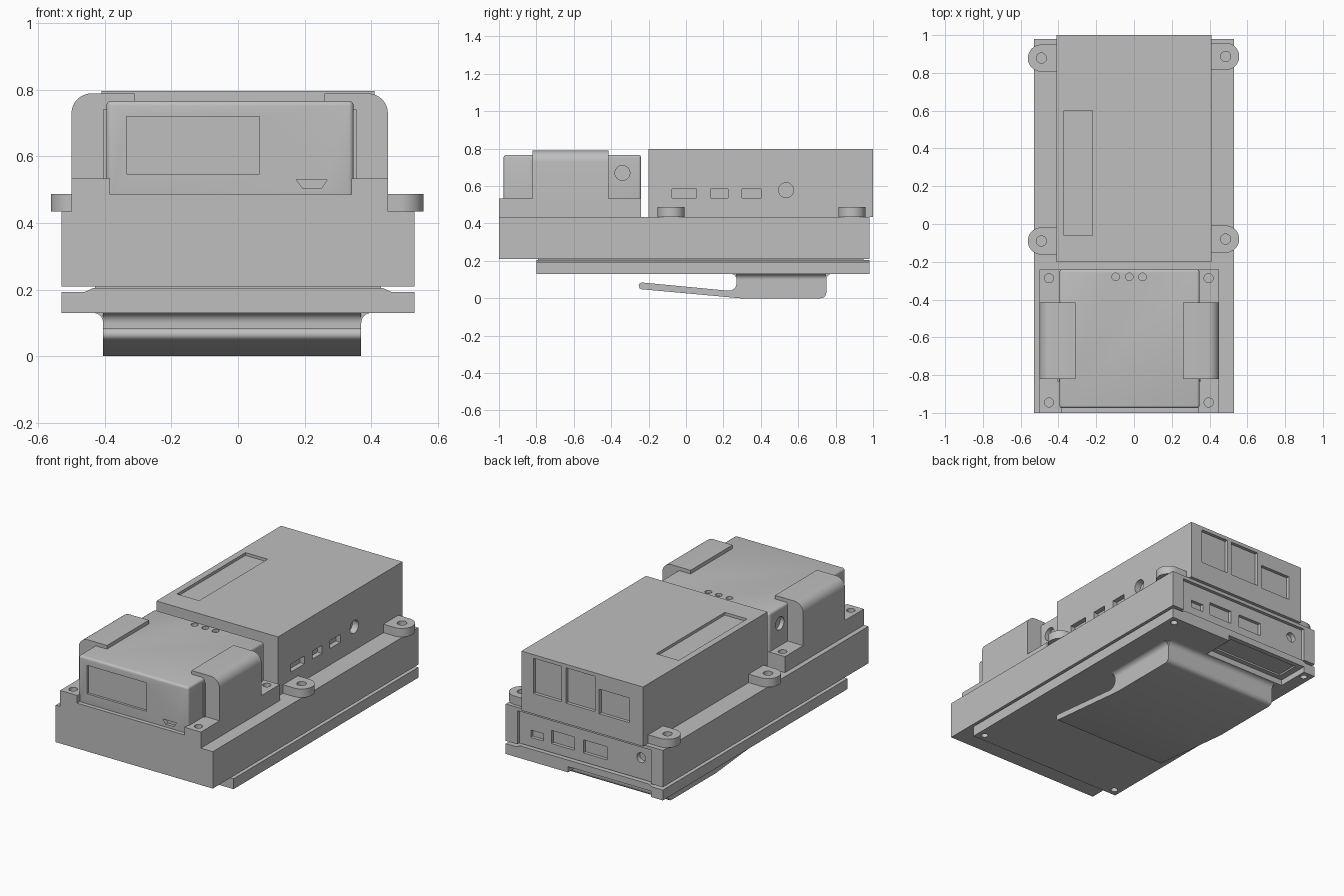
import bpy, bmesh, math

cube = bpy.data.objects.get("Cube")
if cube:
    bpy.data.objects.remove(cube, do_unlink=True)

grey = bpy.data.materials.new("plain_grey")
grey.use_nodes = True
GREY = (0.52, 0.52, 0.52, 1)
grey.diffuse_color = GREY
grey.node_tree.nodes["Principled BSDF"].inputs["Base Color"].default_value = GREY


def prism(name, pts, axis, lo, hi):
    """Extrude a 2D outline along an axis; outline uses the other two axes in order."""
    bm = bmesh.new()
    i = "xyz".index(axis)

    def place(p, d):
        v = list(p)
        v.insert(i, d)
        return bm.verts.new(v)
    a = [place(p, lo) for p in pts]
    b = [place(p, hi) for p in pts]
    bm.faces.new(a)
    bm.faces.new(b[::-1])
    for k in range(len(pts)):
        j = (k + 1) % len(pts)
        bm.faces.new((a[k], b[k], b[j], a[j]))
    bmesh.ops.recalc_face_normals(bm, faces=bm.faces)
    me = bpy.data.meshes.new(name)
    bm.to_mesh(me)
    bm.free()
    me.materials.append(grey)
    ob = bpy.data.objects.new(name, me)
    bpy.context.collection.objects.link(ob)
    return ob


def box(name, x0, x1, y0, y1, z0, z1):
    return prism(name, [(x0, y0), (x1, y0), (x1, y1), (x0, y1)], "z", z0, z1)


def arc(cx, cy, r, start, end, n=8):
    angles = [math.radians(start + (end - start) * k / n) for k in range(n + 1)]
    return [(cx + r * math.cos(t), cy + r * math.sin(t)) for t in angles]


def disc(c1, c2, r, axis, lo, hi):
    return prism("round_cutter", arc(c1, c2, r, 0, 345, 23), axis, lo, hi)


def use(ob):
    bpy.ops.object.select_all(action="DESELECT")
    ob.select_set(True)
    bpy.context.view_layer.objects.active = ob


def cut(ob, cutters):
    use(ob)
    for c in cutters:
        m = ob.modifiers.new("cut", "BOOLEAN")
        m.object = c
        m.operation = "DIFFERENCE"
        m.solver = "EXACT"
        bpy.ops.object.modifier_apply(modifier=m.name)
        bpy.data.objects.remove(c, do_unlink=True)


def smooth(ob):
    use(ob)
    bpy.ops.object.shade_smooth_by_angle(angle=math.radians(30))


# Main slab with recessed rear port panel
slab = box("main_slab", -.53, .53, -1, .98, .21, .435)
cuts = [box("panel_cutter", -.45, .45, .96, 1.1, .2, .415)]
for x0, x1, z0, z1 in [(.29, .375, .265, .31), (.08, .235, .265, .345), (-.14, .02, .265, .345)]:
    cuts.append(box("port_cutter", x0, x1, .94, 1.1, z0, z1))
cuts.append(disc(-.37, .34, .03, "y", .93, 1.1))
cut(slab, cuts)
smooth(slab)

# Bottom plate with raised centre, rear notch and corner screw holes
plate = prism("bottom_plate", [(-.53, .13), (.53, .13), (.53, .193), (.46, .193), (.435, .205),
                               (-.435, .205), (-.46, .193), (-.53, .193)], "y", -.8, .98)
cuts = [box("notch_cutter", -.45, .11, .78, 1.1, .1, .165),
        box("notch_inset_cutter", -.41, .07, .81, .95, .1, .175)]
for x in (-.485, .485):
    for y in (-.755, .935):
        cuts.append(disc(x, y, .02, "z", .1, .17))
cut(plate, cuts)
smooth(plate)
box("plate_spacer", -.43, .43, -.79, .95, .2, .215)

# Belt clip: mounting block and tapering spring arm
clip = prism("clip_arm",
             [(.29, 0)] + arc(.72, .03, .03, -90, 0) + arc(.78, .1, .03, 180, 90)
             + arc(.24, .1, .03, 90, 0) + arc(.23, .08, .04, 0, -90)
             + arc(-.235, .066, .018, 85, 265), "x", -.405, .37)
smooth(clip)
flare = prism("clip_root_flare",
              arc(.4, .1, .03, 180, 90) + arc(-.435, .1, .03, 90, 0)
              + [(-.405, .08), (.37, .08)], "y", .27, .745)
smooth(flare)

# Rear housing with side ports, rear windows and a top label recess
case = box("rear_housing", -.41, .41, -.2, 1, .435, .797)
cuts = [box("label_cutter", -.37, -.22, -.06, .6, .78, .9)]
for y0, y1 in [(-.075, .055), (.13, .225), (.3, .4)]:
    cuts.append(box("port_cutter", .38, .6, y0, y1, .535, .583))
cuts.append(disc(.535, .578, .04, "x", .37, .6))
for x0, x1, z0 in [(.14, .33, .56), (-.085, .11, .56), (-.32, -.115, .555)]:
    cuts.append(box("window_cutter", x0, x1, .98, 1.2, z0, .705 if x0 < -.2 else .775))
cut(case, cuts)
smooth(case)

# Rounded screw ears beside the rear housing
for side, x, ys in [("right", -.49, (-.09, .878)), ("left", .485, (-.08, .887))]:
    for end, y in zip(("front", "back"), ys):
        s = 1 if x > 0 else -1
        outline = [(px * s + x, py + y) for px, py in arc(0, 0, .072, -90, 90, 16)]
        outline += [(s * .4, y + .072), (s * .4, y - .072)]
        ear = prism(f"{side}_{end}_ear", outline, "z", .435, .487)
        cut(ear, [disc(x, y, .027, "z", .44, .6)])
        smooth(ear)

# Front unit: foot, side rails with screw holes, rounded body
box("front_foot", -.5, .45, -1, -.24, .43, .486)
for name, x0, x1, hx in [("right_rail", -.5, -.385, -.45), ("left_rail", .34, .45, .395)]:
    rail = box(name, x0, x1, -1, -.24, .435, .533)
    cut(rail, [disc(hx, y, .024, "z", .49, .7) for y in (-.945, -.287)])
    smooth(rail)

body = box("front_body", -.395, .347, -.975, -.24, .45, .767)
use(body)
bev = body.modifiers.new("round", "BEVEL")
bev.width = .015
bev.segments = 4
bpy.ops.object.modifier_apply(modifier="round")
cuts = [box("screen_cutter", -.335, .065, -1.1, -.96, .547, .72),
        prism("socket_cutter", [(.195, .503), (.25, .503), (.268, .53), (.175, .53)], "y", -1.1, -.955)]
cuts += [disc(x, -.28, .02, "z", .75, .9) for x in (-.097, -.025, .045)]
cuts += [disc(-.34, .67, .04, "x", lo, hi) for lo, hi in ((.32, .6), (-.6, -.37))]
cut(body, cuts)
smooth(body)

# Wrap-over brackets, mirrored about the front unit's centre line
MID = -.025
for name, s in (("left", 1), ("right", -1)):
    half = [(.315, .435), (.475, .435)] + arc(.415, .729, .06, 0, 90) + [(.285, .789), (.285, .766), (.315, .766)]
    bracket = prism(name + "_bracket", [(MID + s * x, z) for x, z in half], "y", -.82, -.415)
    smooth(bracket)
    edges = sorted((MID + s * .36, MID + s * .38))
    box(name + "_bracket_lip", *edges, -.833, -.815, .53, .74)
